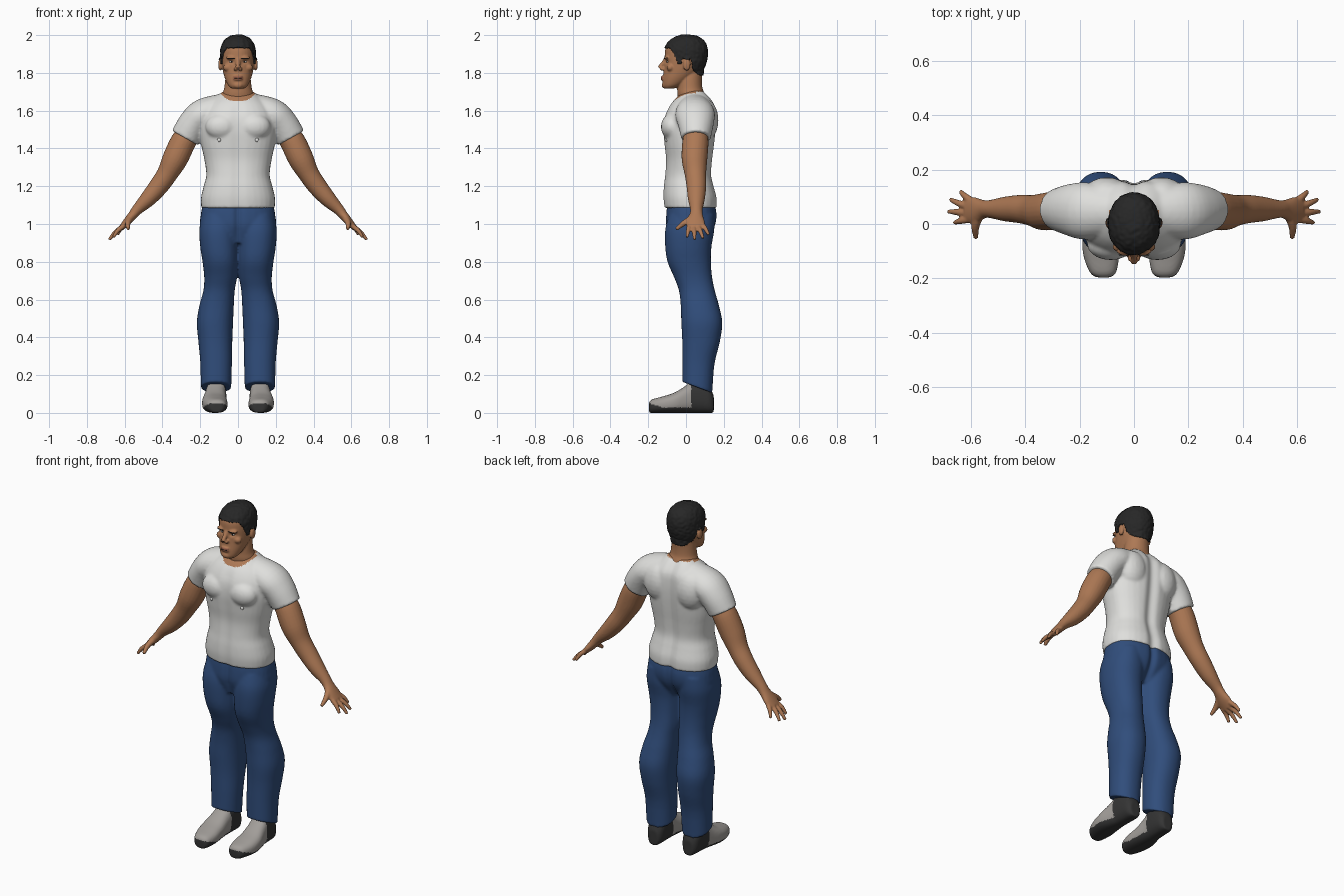
import bpy, bmesh, math
from mathutils import Vector, Matrix, noise
from mathutils.bvhtree import BVHTree

cube = bpy.data.objects.get("Cube")
if cube:
    bpy.data.objects.remove(cube, do_unlink=True)


def material(name, r, g, b):
    mat = bpy.data.materials.new(name)
    mat.use_nodes = True
    mat.diffuse_color = (r, g, b, 1)
    bsdf = mat.node_tree.nodes["Principled BSDF"]
    bsdf.inputs["Base Color"].default_value = (r, g, b, 1)
    bsdf.inputs["Roughness"].default_value = 0.8
    return mat


skin = material("skin", 0.42, 0.19, 0.09)
lips = material("lips", 0.32, 0.12, 0.07)
cotton = material("white cotton", 0.74, 0.74, 0.72)
denim = material("blue denim", 0.03, 0.075, 0.2)
hair_black = material("black hair", 0.02, 0.02, 0.02)
shoe_grey = material("grey canvas", 0.36, 0.34, 0.32)
rubber = material("dark rubber", 0.035, 0.035, 0.035)
eye_white = material("eye white", 0.6, 0.57, 0.53)


# Shape helpers
def spline(rows, steps=5):
    """Smoothly resample rows of numbers."""
    pts = [rows[0]] + list(rows) + [rows[-1]]
    out = []
    for a, b, c, d in zip(pts, pts[1:], pts[2:], pts[3:]):
        for k in range(steps):
            t = k / steps
            out.append([0.5 * (2 * q + (r - p) * t + (2 * p - 5 * q + 4 * r - s) * t * t
                               + (3 * q - p - 3 * r + s) * t ** 3)
                        for p, q, r, s in zip(a, b, c, d)])
    return out + [list(rows[-1])]


def loft(bm, sections, power=2.0, n=32):
    """Closed skin over (centre, half axis, half axis) sections."""
    def bend(w):
        return math.copysign(abs(w) ** (2 / power), w)
    rings = []
    for c, u, v in sections:
        angles = [2 * math.pi * i / n for i in range(n)]
        rings.append([bm.verts.new(c + u * bend(math.cos(a)) + v * bend(math.sin(a))) for a in angles])
    for a, b in zip(rings, rings[1:]):
        for i in range(n):
            j = (i + 1) % n
            bm.faces.new((a[i], a[j], b[j], b[i]))
    bm.faces.new(rings[0][::-1])
    bm.faces.new(rings[-1])


def stack(bm, rows, power=2.0):
    """Upright form from rows of z, centre x, half width, front y, back y."""
    loft(bm, [(Vector((x, (f + b) / 2, z)), Vector((w, 0, 0)), Vector((0, (b - f) / 2, 0)))
              for z, x, w, f, b in spline(rows)], power)


def limb(bm, rows, n=24):
    """Tube along rows of x, y, z, thickness, breadth."""
    rows = spline(rows)
    pts = [Vector(r[:3]) for r in rows]
    sections = []
    for i, r in enumerate(rows):
        t = (pts[min(i + 1, len(pts) - 1)] - pts[max(i - 1, 0)]).normalized()
        u = t.cross(Vector((0, 1, 0))).normalized()
        sections.append((pts[i], u * r[3], t.cross(u) * r[4]))
    loft(bm, sections, n=n)


def ball(bm, centre, radii):
    bmesh.ops.create_uvsphere(bm, u_segments=20, v_segments=12, radius=1,
                              matrix=Matrix.Translation(centre) @ Matrix.Diagonal((*radii, 1)))


def finish(bm, name, mats, voxel=0, smooth=3, sculpt=None, paint=None):
    """Fuse the overlapping forms, then sculpt points and colour faces by rule."""
    bmesh.ops.recalc_face_normals(bm, faces=bm.faces)
    ob = bpy.data.objects.new(name, bpy.data.meshes.new(name))
    bm.to_mesh(ob.data)
    bm.free()
    bpy.context.scene.collection.objects.link(ob)
    if voxel:
        fuse = ob.modifiers.new("fuse", "REMESH")
        fuse.mode = "VOXEL"
        fuse.voxel_size = voxel
        soft = ob.modifiers.new("soften", "SMOOTH")
        soft.factor, soft.iterations = 0.5, smooth
        fused = bpy.data.meshes.new_from_object(ob.evaluated_get(bpy.context.evaluated_depsgraph_get()))
        ob.modifiers.clear()
        ob.data = fused
    ob.data.materials.clear()
    for m in mats:
        ob.data.materials.append(m)
    if sculpt:
        for v in ob.data.vertices:
            sculpt(v.co)
    if paint:
        for f in ob.data.polygons:
            f.material_index = paint(f.center, f.normal)
    ob.data.shade_smooth()
    ob.data.update()
    return ob


def mirrored(ob, name):
    twin = ob.copy()
    twin.data = ob.data.copy()
    twin.name = name
    twin.data.transform(Matrix.Scale(-1, 4, (1, 0, 0)))
    twin.data.flip_normals()
    bpy.context.scene.collection.objects.link(twin)


def groove(co, front, back, width):
    """Press in the body's middle line."""
    depth = (front if co.y < 0 else back) * math.exp(-(co.x / width) ** 2)
    co.y -= math.copysign(depth, co.y) * min(max((abs(co.y) - 0.06) / 0.04, 0), 1)


# Shirt: torso, chest, shoulder blades and sleeves
bm = bmesh.new()
stack(bm, [(1.085, 0, .195, -.116, .166), (1.14, 0, .196, -.122, .165), (1.2, 0, .182, -.12, .15),
           (1.26, 0, .168, -.113, .137), (1.34, 0, .178, -.108, .142), (1.42, 0, .195, -.116, .152),
           (1.5, 0, .203, -.122, .16), (1.57, 0, .195, -.114, .162), (1.63, 0, .165, -.085, .155),
           (1.675, 0, .115, -.045, .125), (1.705, 0, .075, -.01, .095)], 2.3)
for s in (1, -1):
    ball(bm, (s * .085, -.075, 1.515), (.088, .058, .07))
    ball(bm, (s * .1, .105, 1.55), (.09, .067, .11))
    limb(bm, [(s * .08, .045, 1.605, .085, .09), (s * .18, .048, 1.58, .085, .105),
              (s * .235, .052, 1.53, .082, .095), (s * .28, .053, 1.455, .08, .078)])
shirt = finish(bm, "shirt", [cotton, skin], .008, 5,
               sculpt=lambda co: groove(co, .006, .016, .03),
               paint=lambda c, n: int(c.z > 1.7 or (c.y < .05 and math.hypot(c.x / .095, (c.z - 1.71) / .06) < 1)))

# Jeans: hips and both legs, with hems lower at the back


def shape_jeans(co):
    groove(co, .014, .018, .018)
    if co.z < .22:
        co.z -= (co.y - .06) * .35 * (.22 - co.z) / .08


bm = bmesh.new()
stack(bm, [(.9, 0, .13, -.075, .1), (.98, 0, .196, -.104, .15), (1.05, 0, .197, -.106, .163),
           (1.12, 0, .183, -.098, .15)], 2.4)
for s in (1, -1):
    stack(bm, [(1.05, s * .1, .09, -.09, .15), (.97, s * .103, .102, -.11, .15), (.88, s * .1, .1, -.11, .135),
               (.8, s * .094, .094, -.098, .132), (.72, s * .092, .087, -.064, .138),
               (.65, s * .1, .083, -.038, .152), (.57, s * .113, .091, -.028, .174),
               (.48, s * .122, .096, -.025, .192), (.38, s * .12, .09, -.02, .18),
               (.27, s * .116, .084, -.02, .153), (.16, s * .116, .081, -.02, .141),
               (.135, s * .116, .081, -.02, .141)], 2.2)
finish(bm, "jeans", [denim], .008, 4, sculpt=shape_jeans)

# Arms with hands
bm = bmesh.new()
limb(bm, [(.25, .052, 1.49, .06, .06), (.29, .05, 1.435, .067, .069), (.333, .045, 1.345, .067, .068),
          (.375, .05, 1.265, .055, .057), (.42, .055, 1.2, .051, .052), (.475, .055, 1.135, .043, .045),
          (.53, .055, 1.08, .03, .033), (.555, .054, 1.05, .025, .035), (.585, .05, 1.015, .021, .049),
          (.615, .052, .982, .015, .047)])
for root, tip in (((.605, .018, .99), (.66, .005, .93)), ((.612, .041, .982), (.682, .046, .917)),
                  ((.61, .064, .985), (.675, .09, .924)), ((.597, .085, .998), (.638, .12, .943))):
    mid = (Vector(root) + Vector(tip)) / 2 + Vector((.004, 0, .005))
    limb(bm, [(*root, .014, .014), (*mid, .012, .012), (*tip, .008, .008)], 12)
limb(bm, [(.57, .03, 1.03, .018, .018), (.583, -.01, 1.005, .015, .015), (.581, -.052, .972, .009, .009)], 12)
arm = finish(bm, "left_arm", [skin], .005, 3)
mirrored(arm, "right_arm")

# Shoes: rows of y, centre x, half width, height
bm = bmesh.new()
rows = [(-.196, .112, .026, .055), (-.178, .114, .048, .072), (-.12, .12, .065, .088), (-.06, .124, .066, .108),
        (0, .12, .058, .145), (.03, .117, .055, .17), (.08, .115, .053, .17), (.125, .114, .047, .135),
        (.147, .113, .03, .09)]
loft(bm, [(Vector((x, y, h / 2)), Vector((w, 0, 0)), Vector((0, 0, h / 2)))
          for y, x, w, h in spline(rows)], 2.5)
shoe = finish(bm, "left_shoe", [shoe_grey, rubber], .006, 4,
              paint=lambda c, n: int(n.z < -.4 or c.y > .03 or c.z < .022 + max(0, -.1 - c.y) * .3))
mirrored(shoe, "right_shoe")

# Head: skull, neck, nose, brow, cheeks, ears, mouth and chin
bm = bmesh.new()
stack(bm, [(1.718, 0, .035, -.116, -.06), (1.735, 0, .053, -.123, -.02), (1.77, 0, .069, -.122, .03),
           (1.81, 0, .08, -.117, .078), (1.85, 0, .086, -.114, .1), (1.89, 0, .088, -.113, .108),
           (1.93, 0, .085, -.108, .107), (1.965, 0, .07, -.085, .092), (1.985, 0, .046, -.055, .065),
           (1.995, 0, .018, -.02, .03)], 2.15)
stack(bm, [(1.6, 0, .085, -.03, .1), (1.68, 0, .084, -.045, .1), (1.72, 0, .073, -.046, .087),
           (1.77, 0, .067, -.042, .085), (1.82, 0, .06, -.03, .09)])
limb(bm, [(0, -.105, 1.88, .01, .009), (0, -.122, 1.852, .012, .01), (0, -.141, 1.825, .012, .013)], 16)
ball(bm, (0, -.113, 1.735), (.027, .016, .018))
for z in (1.779, 1.766):
    ball(bm, (0, -.121, z), (.025, .013, .007))
for s in (1, -1):
    ball(bm, (s * .013, -.126, 1.821), (.011, .013, .009))
    ball(bm, (s * .035, -.1, 1.88), (.03, .016, .009))
    ball(bm, (s * .054, -.083, 1.828), (.025, .02, .02))
    ball(bm, (s * .094, .004, 1.843), (.011, .02, .032))


def press_eyes(co):
    if co.y < -.05:
        co.y += .01 * math.exp(-((abs(co.x) - .034) / .016) ** 2 - ((co.z - 1.859) / .01) ** 2)


head = finish(bm, "head", [skin, lips], .005, 3, sculpt=press_eyes,
              paint=lambda c, n: int(abs(c.x) < .024 and abs(c.z - 1.773) < .01 and c.y < -.12))

# Hair: the scalp above the hairline, raised and thickened
hairline = [(-.2, 1.937), (-.085, 1.932), (-.055, 1.885), (-.042, 1.848), (-.026, 1.848), (-.02, 1.878),
            (.026, 1.873), (.04, 1.81), (.08, 1.787), (.2, 1.785)]


def has_hair(c):
    for (y0, z0), (y1, z1) in zip(hairline, hairline[1:]):
        if y0 <= c.y < y1:
            return c.z > z0 + (z1 - z0) * (c.y - y0) / (y1 - y0)
    return False


bm = bmesh.new()
bm.from_mesh(head.data)
bm.normal_update()
for v in bm.verts:
    v.co += v.normal * (.007 + .003 * noise.noise(v.co * 70))
bald = [f for f in bm.faces if not has_hair(f.calc_center_median())]
bmesh.ops.delete(bm, geom=bald, context="FACES")
hair = finish(bm, "hair", [hair_black])
shell = hair.modifiers.new("thickness", "SOLIDIFY")
shell.thickness, shell.offset = .011, -1


# Small details seated on a surface
def seat(tree, x, z):
    hit = tree.ray_cast(Vector((x, -1, z)), Vector((0, 1, 0)))[0]
    return Vector((x, hit.y if hit else -.1, z))


def tree_of(ob):
    return BVHTree.FromPolygons([v.co for v in ob.data.vertices], [p.vertices[:] for p in ob.data.polygons])


face, chest = tree_of(head), tree_of(shirt)
for name, mat, tree, x, z, radii in (("eyes", eye_white, face, .034, 1.859, (.013, .004, .0055)),
                                     ("pupils", hair_black, face, .034, 1.859, (.0055, .006, .005)),
                                     ("eyebrows", hair_black, face, .036, 1.877, (.021, .003, .0035)),
                                     ("mouth_line", rubber, face, .009, 1.7725, (.012, .002, .0015)),
                                     ("shirt_points", cotton, chest, .1, 1.445, (.01, .007, .01))):
    bm = bmesh.new()
    for s in (1, -1):
        ball(bm, seat(tree, s * x, z), radii)
    finish(bm, name, [mat])
